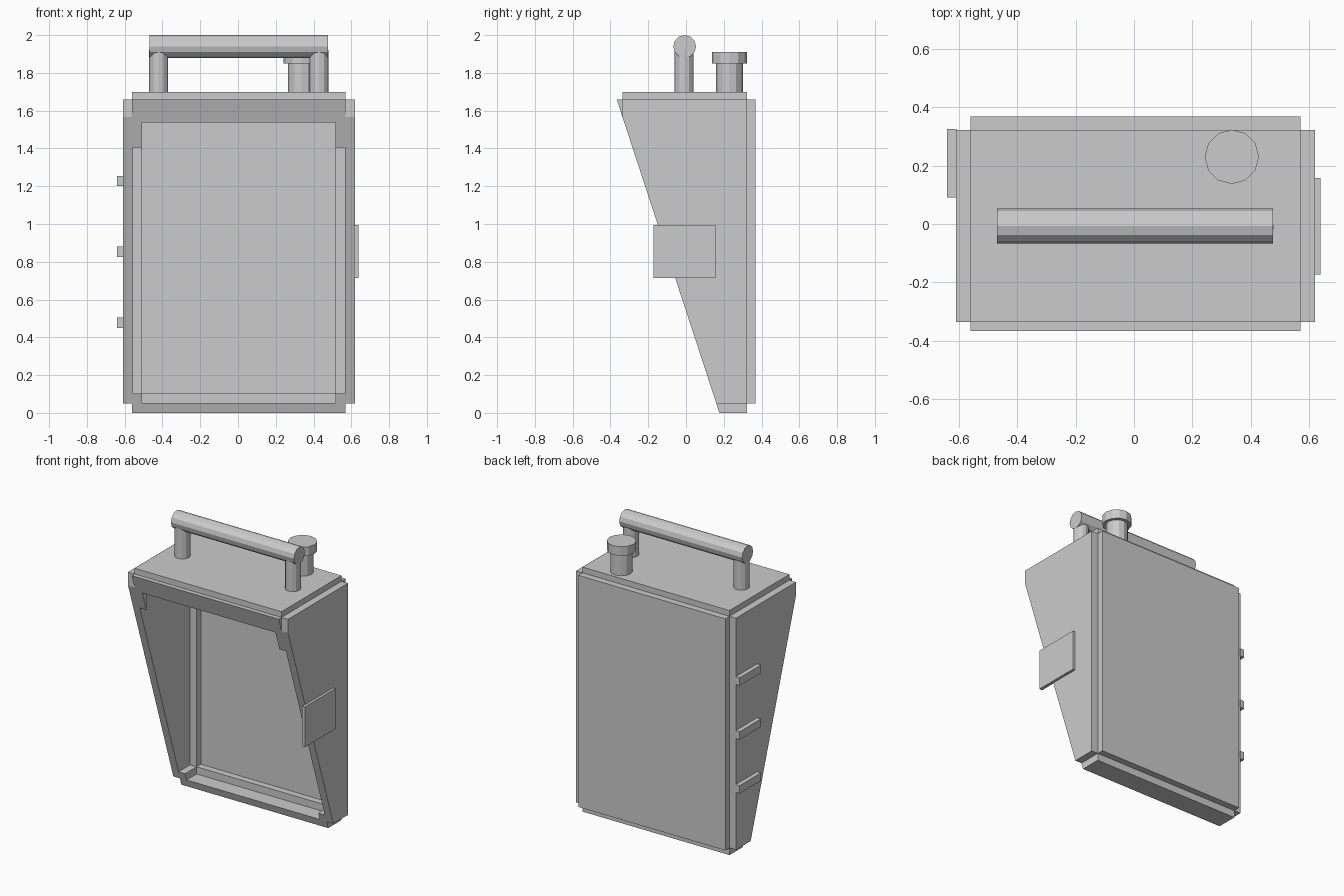
import bpy
import bmesh
import math

cube = bpy.data.objects.get("Cube")
if cube:
    bpy.data.objects.remove(cube, do_unlink=True)

grey = bpy.data.materials.new("plain_grey")
grey.use_nodes = True
grey.diffuse_color = (0.6, 0.6, 0.6, 1)
grey.node_tree.nodes["Principled BSDF"].inputs["Base Color"].default_value = (0.6, 0.6, 0.6, 1)


def box(name, x, y, z, inset=0.0):
    """Box from (min, max) ranges, optionally shrunk on every side."""
    bm = bmesh.new()
    bmesh.ops.create_cube(bm, size=1)
    for v in bm.verts:
        v.co = [(r[1] - inset) if c > 0 else (r[0] + inset)
                for c, r in zip(v.co, (x, y, z))]
    return finish(name, bm)


def finish(name, bm):
    bmesh.ops.recalc_face_normals(bm, faces=bm.faces)
    mesh = bpy.data.meshes.new(name)
    bm.to_mesh(mesh)
    bm.free()
    mesh.materials.append(grey)
    obj = bpy.data.objects.new(name, mesh)
    bpy.context.collection.objects.link(obj)
    return obj


def cylinder(name, radius, length, centre, rotation=(0, 0, 0)):
    bpy.ops.mesh.primitive_cylinder_add(vertices=12, radius=radius, depth=length,
                                        location=centre, rotation=rotation)
    obj = bpy.context.object
    obj.name = name
    obj.data.materials.append(grey)
    return obj


def combine(obj, other, operation):
    """Apply a boolean and discard the helper."""
    mod = obj.modifiers.new("combine", 'BOOLEAN')
    mod.operation = operation
    mod.solver = 'EXACT'
    mod.object = other
    other.hide_render = True
    bpy.context.view_layer.objects.active = obj
    bpy.ops.object.modifier_apply(modifier=mod.name)
    bpy.data.objects.remove(other, do_unlink=True)


def stepped_block(name, inset):
    """Box whose six sides each stand proud of the notched edges."""
    narrow, wide = (-0.56, 0.57), (-0.61, 0.62)
    shallow, deep = (-0.336, 0.322), (-0.38, 0.368)
    low, tall = (0.05, 1.66), (0.0, 1.70)
    block = box(name, narrow, deep, low, inset)
    combine(block, box("side_step", wide, shallow, low, inset), 'UNION')
    combine(block, box("top_step", narrow, shallow, tall, inset), 'UNION')
    return block


# Hollow case with a sloping open front
case = stepped_block("case", 0.0)
combine(case, stepped_block("cavity", 0.053), 'DIFFERENCE')


def slope(z):
    return 0.177 - 0.3277 * z


wedge = bmesh.new()
profile = [(-1, -0.2), (slope(-0.2), -0.2), (slope(2), 2), (-1, 2)]
face = wedge.faces.new([wedge.verts.new((-1, y, z)) for y, z in profile])
extruded = bmesh.ops.extrude_face_region(wedge, geom=[face])["geom"]
bmesh.ops.translate(wedge, vec=(2, 0, 0),
                    verts=[g for g in extruded if isinstance(g, bmesh.types.BMVert)])
combine(case, finish("front_cutter", wedge), 'DIFFERENCE')

# Carrying handle
cylinder("handle_grip", 0.06, 0.945, (0.004, -0.007, 1.94), (0, math.pi / 2, 0))
for side, x in (("right", -0.42), ("left", 0.429)):
    cylinder(side + "_handle_post", 0.05, 0.24, (x, -0.01, 1.80))

# Knob on the top
cylinder("knob_stem", 0.071, 0.18, (0.335, 0.23, 1.77))
cylinder("knob_cap", 0.093, 0.063, (0.335, 0.23, 1.88))

# Side plate and ribs
box("side_plate", (0.615, 0.638), (-0.173, 0.157), (0.715, 0.995))
for i, z in enumerate((0.45, 0.825, 1.2)):
    box("side_rib_%d" % (i + 1), (-0.64, -0.608), (0.09, 0.325), (z, z + 0.055))
